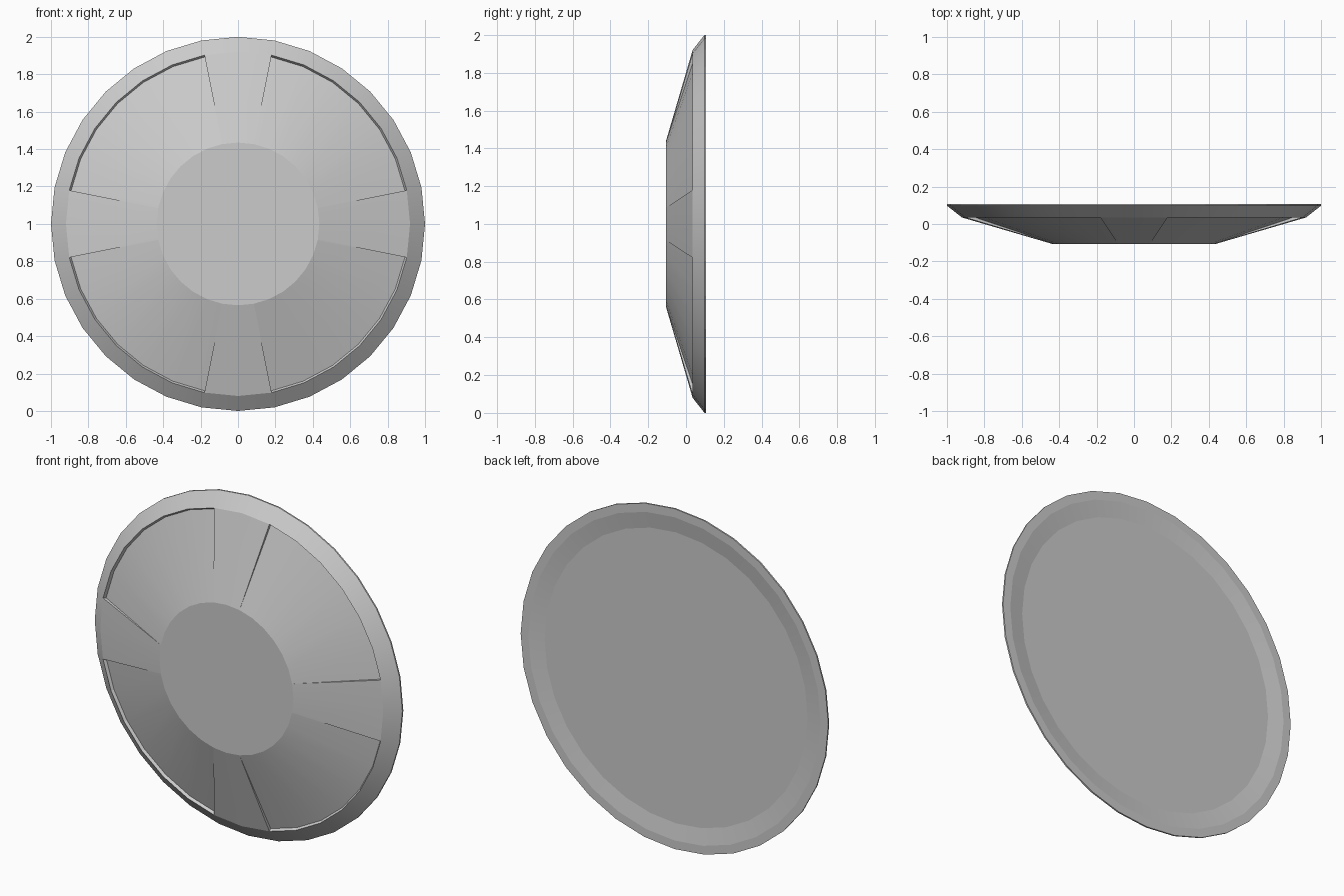
import bpy, bmesh, math

cube = bpy.data.objects.get("Cube")
if cube:
    bpy.data.objects.remove(cube, do_unlink=True)

SIDES = 32
QUARTER = SIDES // 4

grey = bpy.data.materials.new("plain grey")
grey.use_nodes = True
colour = (0.6, 0.6, 0.6, 1)
grey.diffuse_color = colour
grey.node_tree.nodes["Principled BSDF"].inputs["Base Color"].default_value = colour

bm = bmesh.new()


def ring(radius, y):
    """Circle of vertices around the front-to-back axis."""
    return [bm.verts.new((radius * math.cos(a), y, 1 + radius * math.sin(a)))
            for a in (math.tau * i / SIDES for i in range(SIDES))]


def band(a, b, i):
    j = (i + 1) % SIDES
    bm.faces.new((a[i], a[j], b[j], b[i]))


# Dish profile, from the front hub around the rim to the recessed back
hub = ring(0.435, -0.107)
shoulder = ring(0.92, 0.035)
rim_front = ring(1.0, 0.098)
rim_back = ring(1.0, 0.107)
lip = ring(0.95, 0.107)
back = ring(0.855, 0.092)
bm.faces.new(hub)
bm.faces.new(back)
outline = [shoulder, rim_front, rim_back, lip, back]
for a, b in zip(outline, outline[1:]):
    for i in range(SIDES):
        band(a, b, i)

# Four sunken panels, deepest at the shoulder and fading out at the hub
sunk = ring(0.91, 0.05)
for i in range(SIDES):
    step = i % QUARTER
    if 1 <= step < QUARTER - 1:
        band(hub, sunk, i)
        band(sunk, shoulder, i)
    else:
        band(hub, shoulder, i)
    if step in (1, QUARTER - 1):
        bm.faces.new((hub[i], sunk[i], shoulder[i]))

bmesh.ops.delete(bm, geom=[v for v in bm.verts if not v.link_faces], context='VERTS')
bmesh.ops.recalc_face_normals(bm, faces=bm.faces)
mesh = bpy.data.meshes.new("dish")
bm.to_mesh(mesh)
bm.free()
mesh.materials.append(grey)

dish = bpy.data.objects.new("dish", mesh)
bpy.context.collection.objects.link(dish)
bpy.ops.object.select_all(action='DESELECT')
dish.select_set(True)
bpy.context.view_layer.objects.active = dish
bpy.ops.object.shade_smooth_by_angle(angle=math.radians(8))
